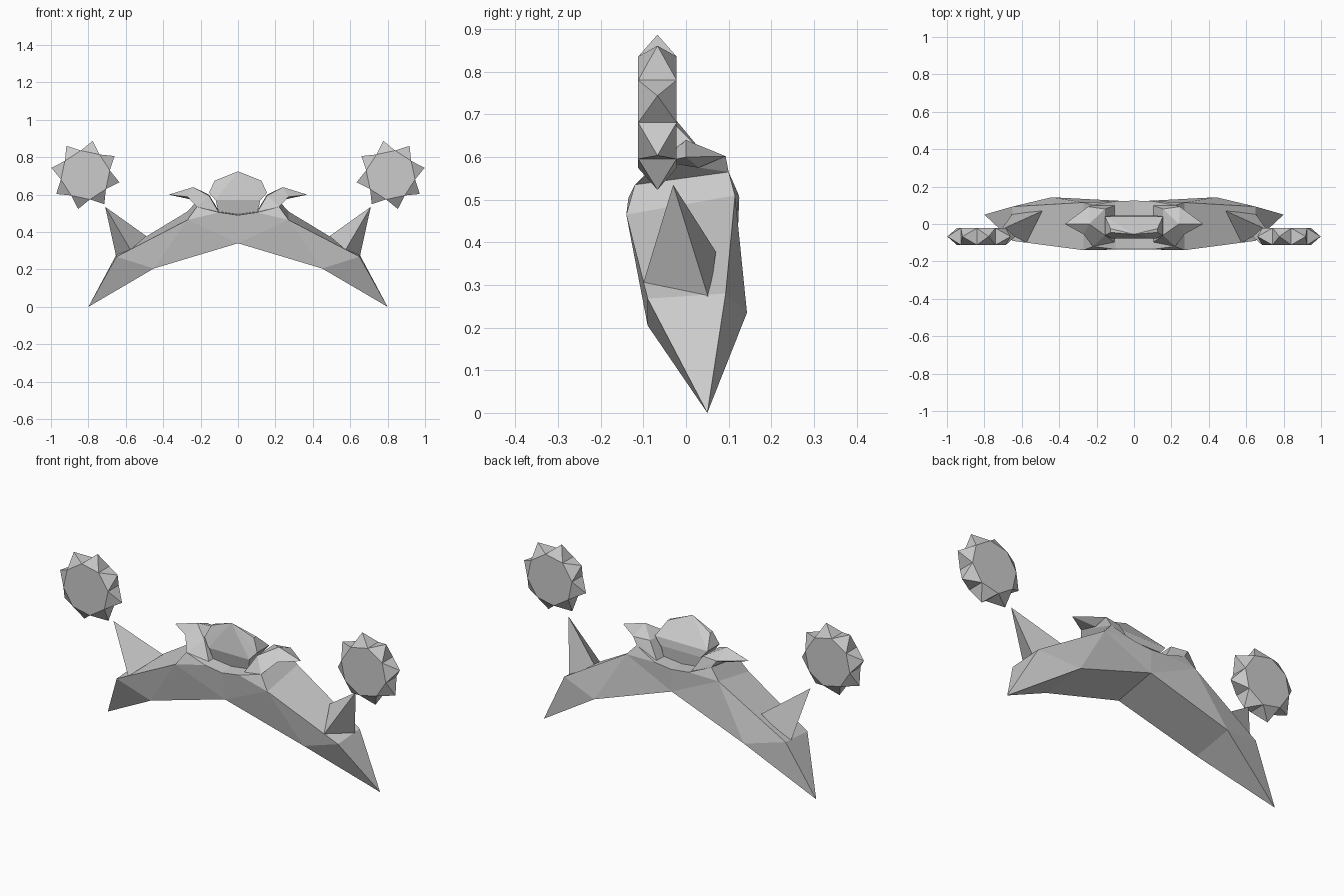
import bpy, bmesh, math
from mathutils import Vector

cube = bpy.data.objects.get("Cube")
if cube:
    bpy.data.objects.remove(cube, do_unlink=True)

grey = bpy.data.materials.new("plain_grey")
grey.use_nodes = True
colour = (0.6, 0.6, 0.6, 1)
grey.diffuse_color = colour
grey.node_tree.nodes["Principled BSDF"].inputs["Base Color"].default_value = colour


def finish(name, bm, mirror=True):
    """Turn a bmesh into a flat shaded object, mirrored across x."""
    bmesh.ops.recalc_face_normals(bm, faces=bm.faces[:])
    mesh = bpy.data.meshes.new(name)
    bm.to_mesh(mesh)
    bm.free()
    mesh.materials.append(grey)
    obj = bpy.data.objects.new(name, mesh)
    bpy.context.collection.objects.link(obj)
    if mirror:
        obj.modifiers.new("mirror", "MIRROR").use_axis[0] = True
    return obj


def from_faces(name, points, faces):
    """Build a part from named corners and words listing each face."""
    bm = bmesh.new()
    verts = {key: bm.verts.new(co) for key, co in points.items()}
    for face in faces.split():
        bm.faces.new([verts[key] for key in face])
    return finish(name, bm)


def from_hull(name, points, mirror=True):
    """Build a faceted solid around its corners."""
    bm = bmesh.new()
    for co in points:
        bm.verts.new(co)
    bmesh.ops.convex_hull(bm, input=bm.verts[:])
    loose = [v for v in bm.verts if not v.link_faces]
    bmesh.ops.delete(bm, geom=loose, context="VERTS")
    bmesh.ops.dissolve_limit(bm, angle_limit=0.01, verts=bm.verts[:], edges=bm.edges[:])
    return finish(name, bm, mirror)


# Arched hull with swept, pointed wings: T tip, L/R lower front/rear,
# A/B outer top, F/G shoulder, the rest is the centre line and deck
hull = {
    "T": (0.8, 0.05, 0), "L": (0.45, -0.09, 0.205), "R": (0.44, 0.143, 0.235),
    "A": (0.65, -0.09, 0.268), "B": (0.65, 0.093, 0.28),
    "F": (0.27, -0.14, 0.465), "G": (0.27, 0.115, 0.51),
    "S": (0.22, -0.12, 0.535), "U": (0.22, 0.1, 0.565),
    "Q": (0.1, -0.135, 0.505), "P": (0.1, 0.122, 0.515),
    "f": (0, -0.11, 0.34), "r": (0, 0.12, 0.385),
    "q": (0, -0.135, 0.49), "g": (0, 0.125, 0.505),
}
from_faces("winged_hull", hull,
           "TLR LfrR TAL AFL FfL FQqf TBA BGFA TRB RGB RrG rgPG GUSF FSQ GPU SUPQ QPgq")

# Upright pointed fin on each wing
from_hull("wing_fin", [(0.71, -0.03, 0.535), (0.575, -0.1, 0.305),
                       (0.65, 0.055, 0.262), (0.49, 0.07, 0.378)])

# Flared collar beside the canopy, drawn out into a beaked horn
ridge = [(0.24, 0, 0.64), (0.245, 0.093, 0.602), (0.27, -0.055, 0.588)]
from_hull("shoulder_collar", ridge + [
    (0.1, -0.1, 0.5), (0.22, -0.12, 0.535), (0.22, 0.1, 0.565), (0.1, 0.1, 0.51),
    (0.155, -0.06, 0.595), (0.155, 0.08, 0.6),
])
from_hull("shoulder_horn", ridge + [(0.37, 0, 0.6), (0.255, 0.03, 0.575)])

# Canopy: leaning front pane and long sloping back
outline = [(0.125, -0.045, 0.675), (0.155, -0.06, 0.61), (0.12, -0.078, 0.57),
           (0.125, -0.025, 0.675), (0.155, 0.04, 0.61), (0.12, 0.045, 0.57)]
canopy = [(0, -0.055, 0.725)]
for x, y, z in outline:
    canopy += [(x, y, z), (-x, y, z)]
from_hull("canopy", canopy, mirror=False)

# Recessed band under the canopy
band = []
for side in (-1, 1):
    band += [(side * 0.12, -0.075, 0.572), (side * 0.1, -0.055, 0.49),
             (side * 0.12, 0.042, 0.572), (side * 0.1, 0.035, 0.49)]
from_hull("canopy_base", band, mirror=False)

# Floating discs with a spike on every rim side
centre = Vector((0.816, -0.067, 0.705))
sides, half_depth = 8, 0.045


def around(radius, step, y):
    angle = math.radians(102) + step * math.tau / sides
    return centre + Vector((radius * math.cos(angle), y, radius * math.sin(angle)))


bm = bmesh.new()
front = [bm.verts.new(around(0.133, i - 0.5, -half_depth)) for i in range(sides)]
back = [bm.verts.new(around(0.133, i - 0.5, half_depth)) for i in range(sides)]
bm.faces.new(front)
bm.faces.new(back)
for i in range(sides):
    j = (i + 1) % sides
    tip = bm.verts.new(around(0.186, i, 0))
    rim = [front[i], front[j], back[j], back[i]]
    for k in range(4):
        bm.faces.new((rim[k], rim[(k + 1) % 4], tip))
finish("spiked_disc", bm)
